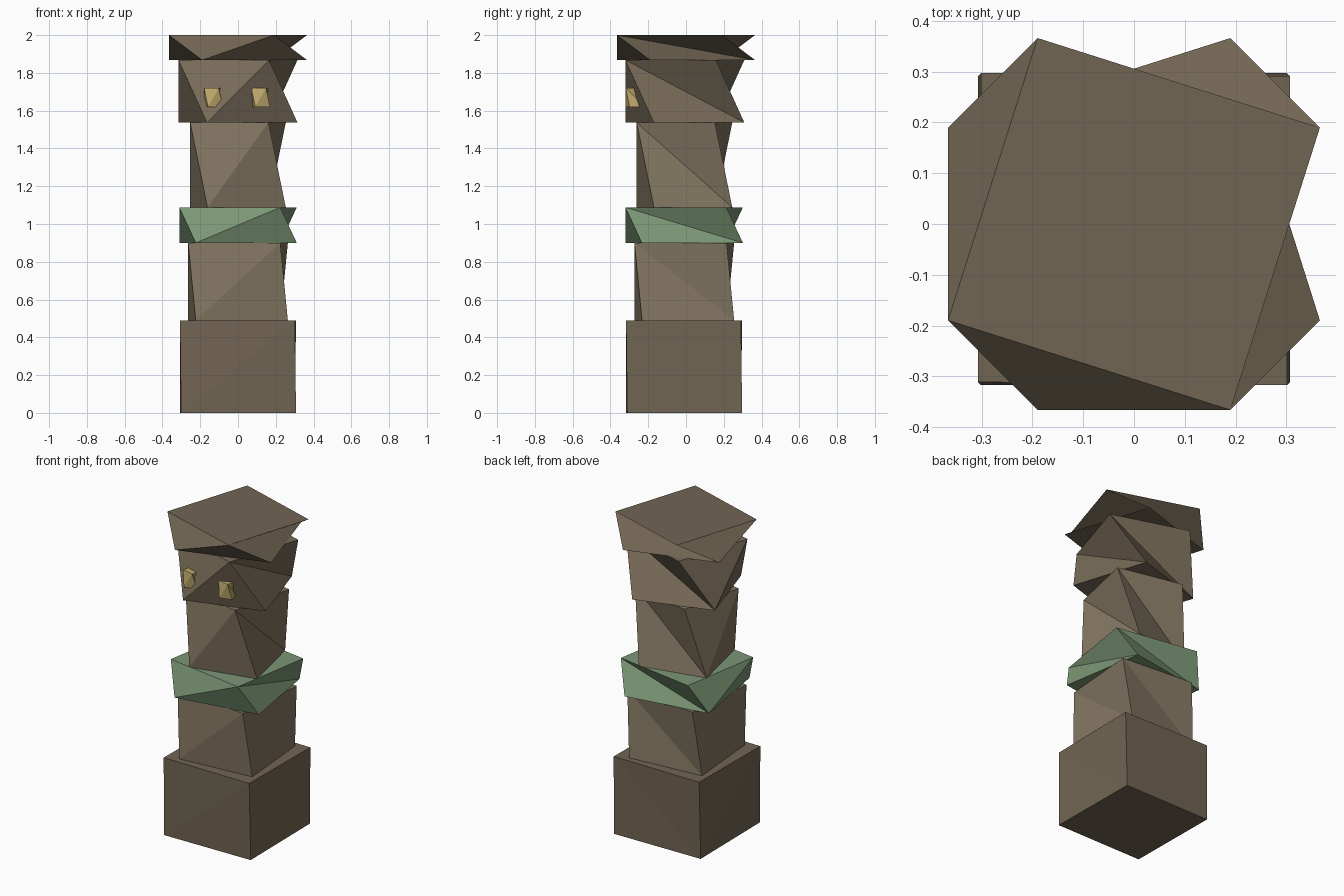
import bpy, bmesh
from math import cos, sin, radians

if "Cube" in bpy.data.objects:
    bpy.data.objects.remove(bpy.data.objects["Cube"])


def material(name, rgb):
    m = bpy.data.materials.new(name)
    m.diffuse_color = (*rgb, 1)
    m.use_nodes = True
    m.node_tree.nodes["Principled BSDF"].inputs["Base Color"].default_value = m.diffuse_color
    return m


dark = material("dark_wood", (0.165, 0.129, 0.086))
light = material("light_wood", (0.225, 0.18, 0.12))
mid = material("mid_wood", (0.19, 0.15, 0.10))
green = material("green_paint", (0.20, 0.31, 0.18))
yellow = material("yellow_paint", (0.53, 0.40, 0.15))


def twisted_block(name, z0, z1, radius, twist, mat, x=0.0, y=0.0):
    """Square block, bottom turned by +twist and top by -twist degrees."""
    bm = bmesh.new()

    def ring(z, turn):
        angles = [radians(-135 + 90 * i + turn) for i in range(4)]
        return [bm.verts.new((x + radius * cos(a), y + radius * sin(a), z)) for a in angles]

    b, t = ring(z0, twist), ring(z1, -twist)
    bm.faces.new(b[::-1])
    bm.faces.new(t)
    # sides in order front, right, back, left: right and back fold inward
    for i in range(4):
        j = (i + 1) % 4
        if i in (1, 2):
            bm.faces.new((b[i], b[j], t[i]))
            bm.faces.new((b[j], t[j], t[i]))
        else:
            bm.faces.new((b[i], b[j], t[j]))
            bm.faces.new((b[i], t[j], t[i]))
    mesh = bpy.data.meshes.new(name)
    bm.to_mesh(mesh)
    bm.free()
    mesh.materials.append(mat)
    obj = bpy.data.objects.new(name, mesh)
    bpy.context.collection.objects.link(obj)
    return obj


# Stacked pole sections, bottom to top
twisted_block("base", 0, 0.49, 0.43, 0.6, dark, y=-0.01)
twisted_block("lower_column", 0.49, 0.90, 0.346, 4.7, light, y=-0.009)
twisted_block("green_band", 0.90, 1.088, 0.383, 9.3, green, y=-0.01)
twisted_block("upper_column", 1.088, 1.537, 0.30, 12.5, light, y=-0.008)
twisted_block("head", 1.537, 1.868, 0.355, 17.5, mid, y=-0.006)
twisted_block("cap", 1.868, 2.0, 0.412, 17.6, dark)

# Eyes set into the front of the head
for side, x in (("left", -0.13), ("right", 0.12)):
    twisted_block(side + "_eye", 1.62, 1.72, 0.057, 15, yellow, x=x, y=-0.27)
